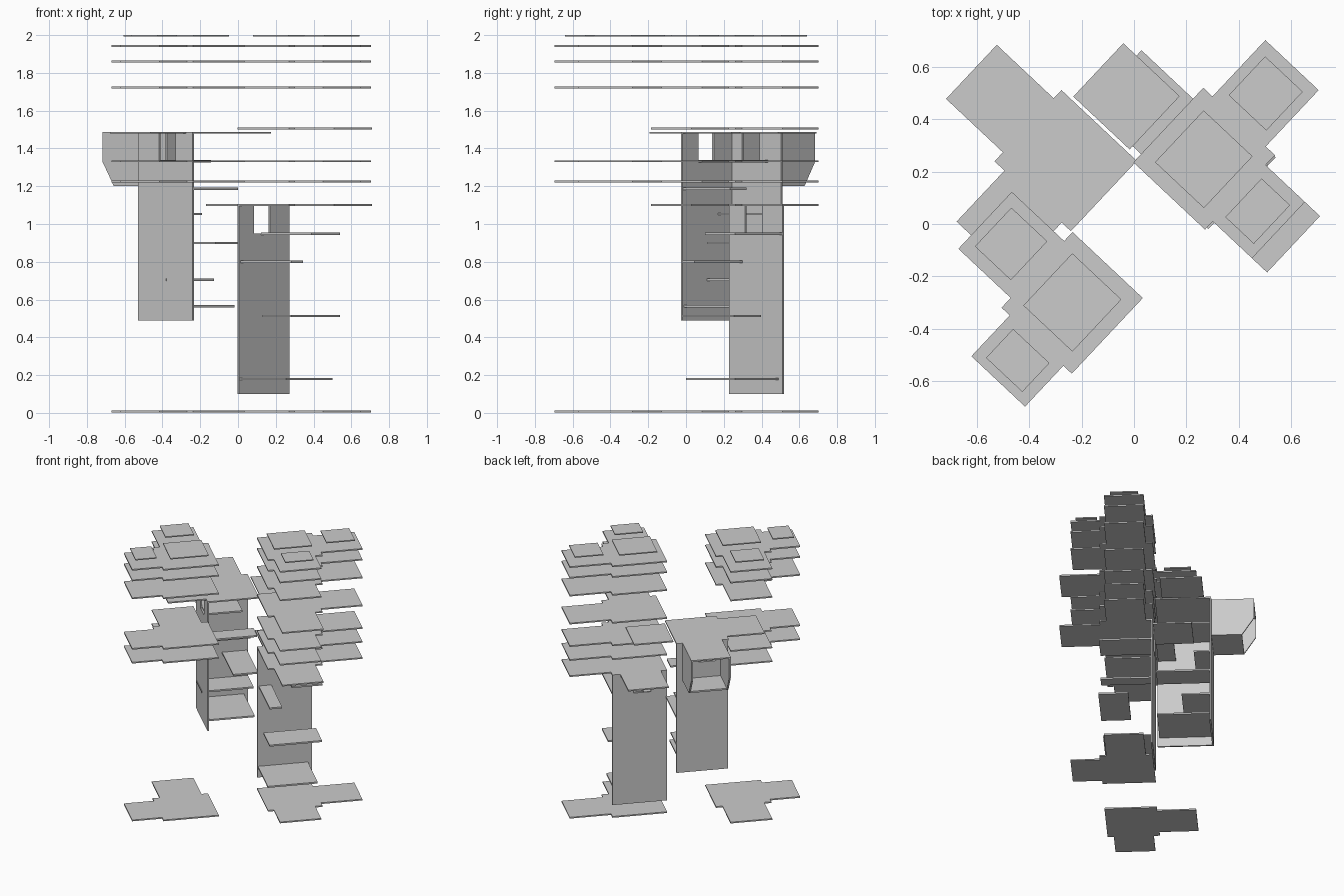
import bpy, bmesh, math
from mathutils import Matrix, Vector

if "Cube" in bpy.data.objects:
    bpy.data.objects.remove(bpy.data.objects["Cube"])

# The whole plan is turned in the ground plane; a/b are its own axes
TURN = Matrix.Rotation(math.radians(-43.2), 4, 'Z')


def prism(name, pts, push):
    """Extrude a closed 3D outline along a vector, then turn the plan."""
    bm = bmesh.new()
    face = bm.faces.new([bm.verts.new(p) for p in pts])
    geo = bmesh.ops.extrude_face_region(bm, geom=[face])
    verts = [g for g in geo['geom'] if isinstance(g, bmesh.types.BMVert)]
    bmesh.ops.translate(bm, verts=verts, vec=Vector(push))
    bmesh.ops.recalc_face_normals(bm, faces=bm.faces)
    bm.transform(TURN)
    me = bpy.data.meshes.new(name)
    bm.to_mesh(me)
    bm.free()
    ob = bpy.data.objects.new(name, me)
    bpy.context.collection.objects.link(ob)
    return ob


def plate(name, outline, z, t=0.01):
    return prism(name, [(a, b, z - t / 2) for a, b in outline], (0, 0, t))


def slab(name, a0, a1, b0, b1, z, t=0.012):
    return plate(name, [(a0, b0), (a1, b0), (a1, b1), (a0, b1)], z, t)


def notched(lo, hi, n0, n1, z0, zn, z1):
    """Wall profile with a doorway open at the top edge."""
    return [(lo, z0), (hi, z0), (hi, z1), (n1, z1), (n1, zn),
            (n0, zn), (n0, z1), (lo, z1)]


# Tower floor outlines
def right_outline(reach, back_arm=False):
    arm = [(-.163, .213), (-.433, .213), (-.433, .503), (-.163, .503)] if back_arm else []
    return [(-.163, .17)] + arm + [
        (-.163, .56), (-.115, .56), (-.115, .855), (.164, .855), (.164, .56),
        (.212, .56), (.212, .508), (reach, .508), (reach, .213), (.212, .213), (.212, .17)]


LEFT = [(-.15, -.183), (.218, -.183), (.218, -.579), (.174, -.579), (.174, -.793),
        (-.107, -.793), (-.107, -.579), (-.15, -.579), (-.15, -.528),
        (-.424, -.528), (-.424, -.23), (-.15, -.23)]

# Repeated floors of both towers
for i, z in enumerate((.007, 1.225, 1.332, 1.722, 1.86, 1.942)):
    plate(f"left_floor_{i}", LEFT, z)
    plate(f"right_floor_{i}", right_outline(.418), z)
plate("right_floor_entry", right_outline(.497, True), 1.10)
plate("right_floor_wide", right_outline(.497), 1.506)

# Small top caps
CAPS = [(-.073, .124, .606, .809), (-.103, .153, .227, .498), (.236, .385, .258, .46),
        (-.384, -.196, -.478, -.275), (-.095, .162, -.516, -.243), (-.062, .128, -.759, -.608)]
for i, c in enumerate(CAPS):
    slab(f"top_cap_{i}", *c, 1.996, .008)

# Right tower wall with doorway
W = .012
prism("right_wall", [(-.163, b, z) for b, z in notched(.17, .56, .285, .41, .10, .95, 1.095)],
      (W, 0, 0))

# Right tower inner landings
for i, s in enumerate([(-.151, .187, .174, .531, .18), (.01, .22, .18, .555, .513),
                       (-.151, .22, .18, .27, .80), (-.151, .216, .34, .558, .948)]):
    slab(f"right_landing_{i}", *s)

# Rear-left core: two walls meeting at a corner, each with a doorway
prism("core_back_wall", [(-.552, b, z) for b, z in
                         notched(-.185, .183, -.10, .025, .49, 1.33, 1.478)], (W, 0, 0))
prism("core_side_wall", [(a, -.185, z) for a, z in
                         notched(-.54, -.157, -.40, -.28, .49, 1.33, 1.478)], (0, W, 0))

# Core inner landings
for i, s in enumerate([(-.54, -.17, -.173, .155, .565), (-.54, -.345, -.188, .183, .705),
                       (-.54, -.165, 0, .178, .90), (-.54, -.43, -.173, .178, 1.053),
                       (-.285, -.16, -.175, .17, 1.187), (-.54, -.28, -.173, .09, 1.332)]):
    slab(f"core_landing_{i}", *s)

# Core roof with its arms
plate("core_roof", [(-.157, -.185), (-.157, .183), (-.552, .183), (-.552, .14), (-.85, .14),
                    (-.85, -.143), (-.552, -.143), (-.552, -.19), (-.5, -.19), (-.5, -.457),
                    (-.205, -.457), (-.205, -.185)], 1.483)
slab("core_roof_bridge", -.502, -.207, .196, .475, 1.483, .01)

# Bay hung on the back wall, open at its outer end
SIDE = [(-.552, 1.2), (-.767, 1.2), (-.85, 1.33), (-.85, 1.478), (-.552, 1.478)]
for name, b in (("bay_side_front", -.143), ("bay_side_back", .128)):
    prism(name, [(a, b, z) for a, z in SIDE], (0, W, 0))
slab("bay_floor", -.767, -.552, -.131, .128, 1.206)
